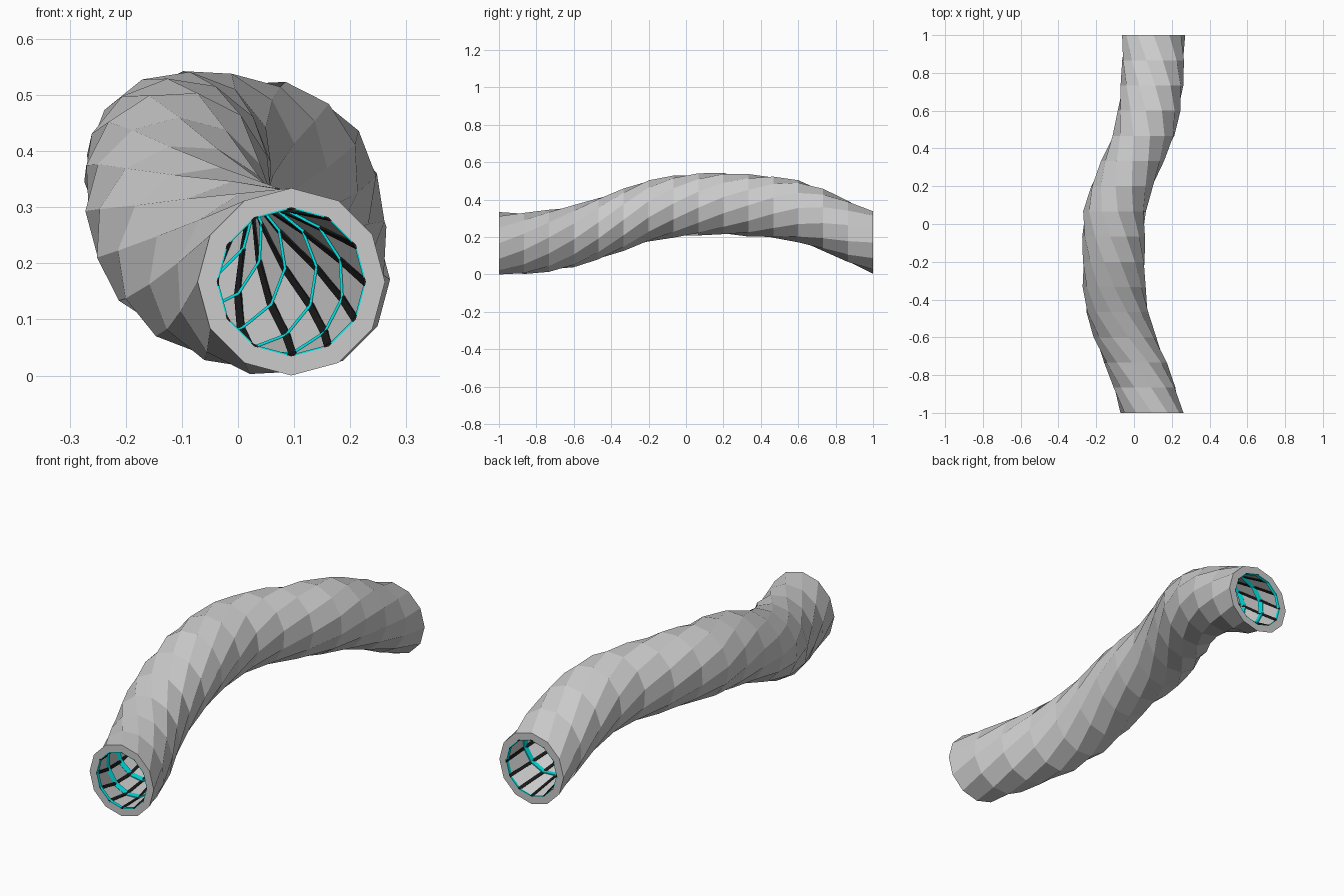
import bpy, bmesh, math

if "Cube" in bpy.data.objects:
    bpy.data.objects.remove(bpy.data.objects["Cube"])

SIDES = 12
TWIST = math.radians(18)          # roll added at every ring
R_OUT, R_IN = 0.167, 0.133
XS = [.095, .056, .008, -.048, -.088, -.105, -.107, -.108, -.103, -.063,
      -.008, .05, .08, .095, .101, .104]
ZS = [.167, .166, .18, .205, .245, .293, .34, .363, .375, .379,
      .37, .36, .338, .292, .23, .171]
N = len(XS)


def point(i, k, r, da=0.0, dy=0.0):
    """Vertex k of ring i at radius r; rings stay in planes facing y."""
    a = -math.pi / 2 + 2 * math.pi * k / SIDES + TWIST * i + da
    y = max(-1, min(1, -1 + 2 * i / (N - 1) + dy))
    return (XS[i] + r * math.cos(a), y, ZS[i] + r * math.sin(a))


def make(name, bm, color=None):
    bmesh.ops.recalc_face_normals(bm, faces=bm.faces)
    me = bpy.data.meshes.new(name)
    bm.to_mesh(me)
    bm.free()
    ob = bpy.data.objects.new(name, me)
    bpy.context.collection.objects.link(ob)
    if color:
        mat = bpy.data.materials.new(name + "_paint")
        mat.diffuse_color = color
        mat.use_nodes = True
        mat.node_tree.nodes["Principled BSDF"].inputs["Base Color"].default_value = mat.diffuse_color
        me.materials.append(mat)
    return ob


def loft(bm, rows, closed):
    """Skin a list of point rows with quads; closed joins last row to first."""
    vs = [[bm.verts.new(p) for p in row] for row in rows]
    n = len(vs)
    for j in range(n if closed else n - 1):
        a, b = vs[j], vs[(j + 1) % n]
        for k in range(len(a)):
            m = (k + 1) % len(a)
            bm.faces.new((a[k], a[m], b[m], b[k]))
    return vs


# Twisted tunnel wall: outer skin, far rim, inner skin, near rim
bm = bmesh.new()
outer = [[point(i, k, R_OUT) for k in range(SIDES)] for i in range(N)]
inner = [[point(i, k, R_IN) for k in range(SIDES)] for i in reversed(range(N))]
loft(bm, outer + inner, True)
make("tunnel_wall", bm)

# Black bars running along the inside edges
bm = bmesh.new()
half = math.radians(3.2)
for k in range(SIDES):
    rows = [[point(i, k, R_IN + .002, -half), point(i, k, R_IN + .002, half),
             point(i, k, R_IN - .004, half), point(i, k, R_IN - .004, -half)]
            for i in range(N)]
    vs = loft(bm, rows, False)
    bm.faces.new(vs[0])
    bm.faces.new(vs[-1])
make("lengthwise_bars", bm, (0.01, 0.01, 0.01, 1))

# Cyan hoops around the inside at each ring
bm = bmesh.new()
for i in range(N):
    rows = [[point(i, k, R_IN + .002, 0, -.015), point(i, k, R_IN + .002, 0, .015),
             point(i, k, R_IN - .003, 0, .015), point(i, k, R_IN - .003, 0, -.015)]
            for k in range(SIDES)]
    loft(bm, rows, True)
make("inner_hoops", bm, (0.0, 0.8, 0.8, 1))
